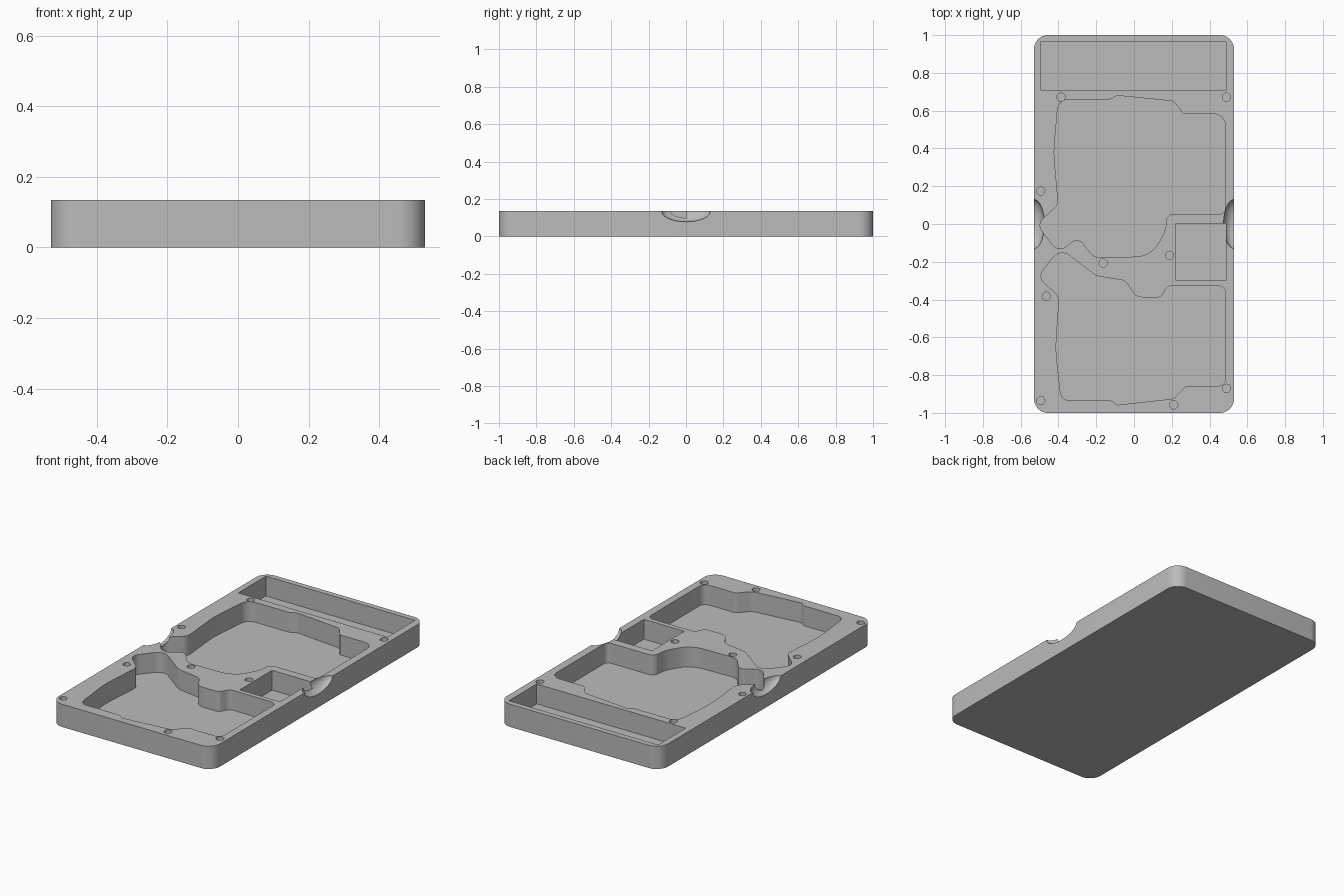
import bpy
import bmesh
import math
from mathutils import Vector

HEIGHT = 0.135
FLOOR = 0.017
TOP = HEIGHT + 0.05

if "Cube" in bpy.data.objects:
    bpy.data.objects.remove(bpy.data.objects["Cube"])

grey = bpy.data.materials.new("Plain grey")
grey.use_nodes = True
tone = (0.5, 0.5, 0.5, 1)
grey.diffuse_color = tone
grey.node_tree.nodes["Principled BSDF"].inputs["Base Color"].default_value = tone


def rounded(corners):
    """Outline through (x, y, radius) corners, each replaced by an arc."""
    outline = []
    count = len(corners)
    for i, (x, y, radius) in enumerate(corners):
        here = Vector((x, y))
        before = Vector(corners[i - 1][:2]) - here
        after = Vector(corners[(i + 1) % count][:2]) - here
        half = before.angle(after) / 2
        reach = min(radius / math.tan(half), before.length * 0.48, after.length * 0.48)
        if radius == 0 or reach < 0.001:
            outline.append(here)
            continue
        radius = reach * math.tan(half)
        a, b = before.normalized(), after.normalized()
        centre = here + (a + b).normalized() * radius / math.sin(half)
        start, end = here + a * reach - centre, here + b * reach - centre
        sweep = math.pi - 2 * half
        steps = max(2, math.ceil(sweep / math.radians(9)))
        for s in range(steps + 1):
            t = s / steps
            mix = start * math.sin((1 - t) * sweep) + end * math.sin(t * sweep)
            outline.append(centre + mix / math.sin(sweep))
    return outline


def finish(name, bm):
    bmesh.ops.recalc_face_normals(bm, faces=bm.faces)
    mesh = bpy.data.meshes.new(name)
    bm.to_mesh(mesh)
    bm.free()
    mesh.materials.append(grey)
    obj = bpy.data.objects.new(name, mesh)
    bpy.context.collection.objects.link(obj)
    return obj


def prism(name, outline, low, high):
    bm = bmesh.new()
    face = bm.faces.new([bm.verts.new((x, y, low)) for x, y in outline])
    moved = bmesh.ops.extrude_face_region(bm, geom=[face])["geom"]
    verts = [v for v in moved if isinstance(v, bmesh.types.BMVert)]
    bmesh.ops.translate(bm, verts=verts, vec=(0, 0, high - low))
    return finish(name, bm)


def box(x0, x1, y0, y1, radius=0):
    return rounded([(x0, y0, radius), (x1, y0, radius), (x1, y1, radius), (x0, y1, radius)])


def carve(body, cutter):
    cutter.hide_render = True
    mod = body.modifiers.new("cut", "BOOLEAN")
    mod.operation = "DIFFERENCE"
    mod.solver = "EXACT"
    mod.object = cutter
    bpy.context.view_layer.update()
    graph = bpy.context.evaluated_depsgraph_get()
    body_mesh = bpy.data.meshes.new_from_object(body.evaluated_get(graph))
    body.modifiers.clear()
    body.data = body_mesh
    bpy.data.objects.remove(cutter)


# Solid tray with rounded upright corners
tray = prism("tray", box(-0.53, 0.53, -1, 1, 0.075), 0, HEIGHT)

# Contoured rear pocket
rear = [
    (-0.4, 0.66, 0.06), (-0.125, 0.66, 0.02), (-0.09, 0.68, 0.02),
    (0.21, 0.65, 0.04), (0.262, 0.582, 0.01), (0.483, 0.582, 0.06),
    (0.483, 0.053, 0.03), (0.17, 0.053, 0.04), (0.17, -0.03, 0.15),
    (0.09, -0.17, 0.15), (-0.21, -0.18, 0.08), (-0.295, -0.07, 0.04),
    (-0.4, -0.15, 0.05), (-0.515, 0.0, 0.05), (-0.4, 0.1, 0.06),
    (-0.425, 0.38, 0.6),
]
carve(tray, prism("rear_pocket", rounded(rear), FLOOR, TOP))

# Contoured front pocket
front = [
    (-0.385, -0.935, 0.05), (-0.12, -0.935, 0.02), (-0.09, -0.958, 0.02),
    (0.21, -0.925, 0.05), (0.275, -0.857, 0.03), (0.485, -0.857, 0.04),
    (0.485, -0.328, 0.04), (0.175, -0.328, 0.04), (0.145, -0.388, 0.03),
    (0.01, -0.388, 0.06), (-0.045, -0.3, 0.05), (-0.2, -0.275, 0.06),
    (-0.39, -0.13, 0.06), (-0.51, -0.28, 0.05), (-0.395, -0.385, 0.06),
    (-0.415, -0.66, 0.6),
]
carve(tray, prism("front_pocket", rounded(front), FLOOR, TOP))

# Long rear slot and small side compartment
carve(tray, prism("rear_slot", box(-0.493, 0.487, 0.707, 0.967), FLOOR, TOP))
carve(tray, prism("side_compartment", box(0.222, 0.487, -0.3, 0.003), FLOOR, TOP))

# Round screw holes
holes = [
    (-0.387, 0.672), (0.49, 0.672), (-0.494, 0.175), (-0.163, -0.207), (0.188, -0.166),
    (-0.464, -0.382), (-0.494, -0.935), (0.21, -0.957), (0.49, -0.87),
]
for x, y in holes:
    ring = [(x + 0.022 * math.cos(a), y + 0.022 * math.sin(a))
            for a in (math.tau * i / 24 for i in range(24))]
    carve(tray, prism("screw_hole", ring, FLOOR, TOP))

# Scooped finger notches on both long edges
for side in (-1, 1):
    bm = bmesh.new()
    bmesh.ops.create_uvsphere(bm, u_segments=48, v_segments=24, radius=1)
    bmesh.ops.scale(bm, vec=(0.056, 0.13, 0.057), verts=bm.verts)
    bmesh.ops.translate(bm, vec=(side * 0.5301, 0, HEIGHT + 0.0003), verts=bm.verts)
    carve(tray, finish("finger_notch", bm))

# Smooth curves, crisp rims
bpy.ops.object.select_all(action="DESELECT")
tray.select_set(True)
bpy.context.view_layer.objects.active = tray
bpy.ops.object.shade_smooth_by_angle(angle=math.radians(30))
